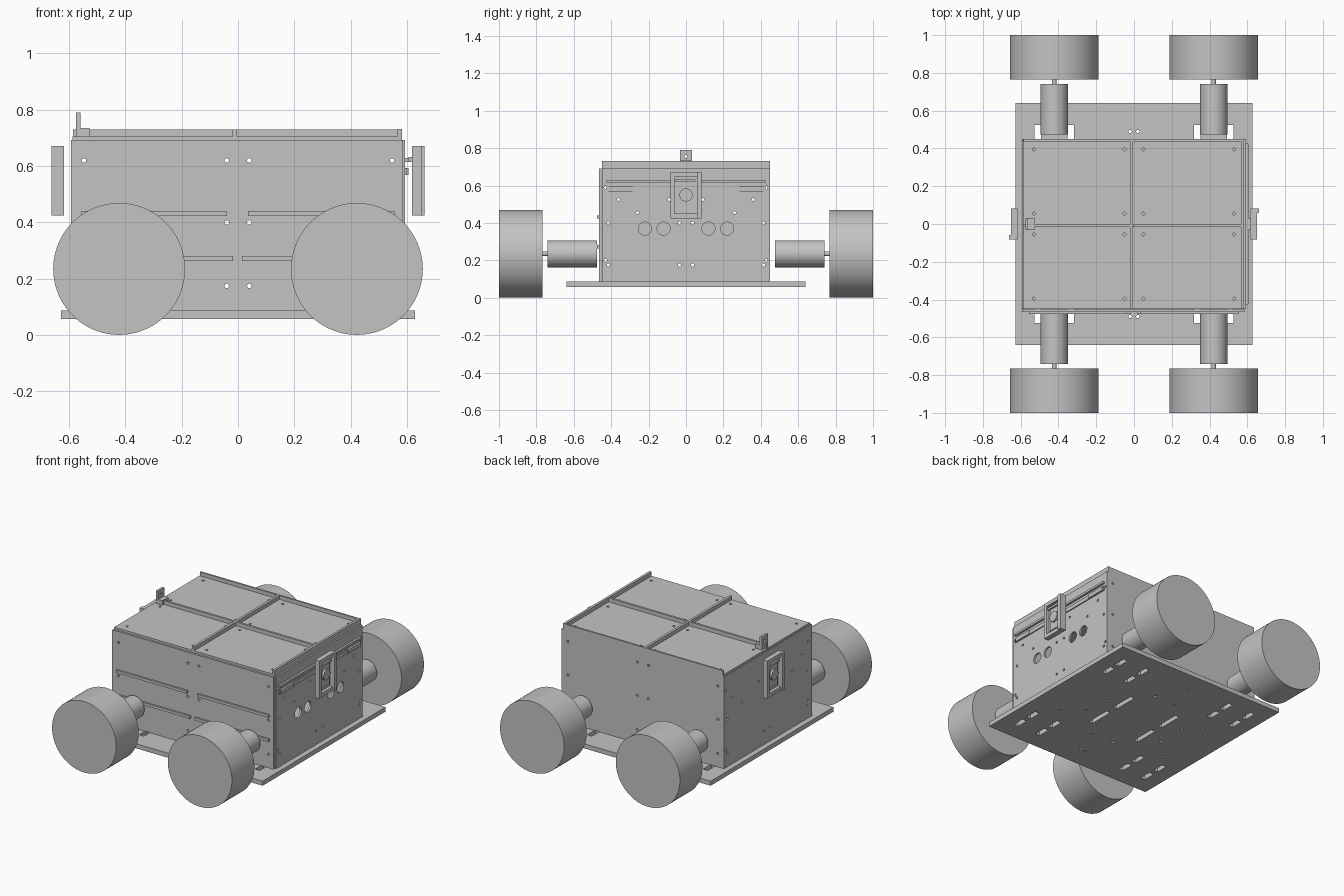
import bpy, bmesh, math
from mathutils import Matrix, Vector

if "Cube" in bpy.data.objects:
    bpy.data.objects.remove(bpy.data.objects["Cube"], do_unlink=True)

grey = bpy.data.materials.new("plain grey")
grey.use_nodes = True
grey.diffuse_color = (0.55, 0.55, 0.55, 1)
grey.node_tree.nodes["Principled BSDF"].inputs["Base Color"].default_value = grey.diffuse_color


def add_box(bm, x, y, z):
    """Box from three (low, high) ranges."""
    mid = Vector([sum(r) / 2 for r in (x, y, z)])
    size = [r[1] - r[0] for r in (x, y, z)]
    bmesh.ops.create_cube(bm, size=1, matrix=Matrix.Translation(mid) @ Matrix.Diagonal((*size, 1)))


def add_rod(bm, centre, radius, length, axis, sides=16):
    """Cylinder centred on a point, along a named axis."""
    turn = {"x": Matrix.Rotation(math.pi / 2, 4, "Y"),
            "y": Matrix.Rotation(math.pi / 2, 4, "X"), "z": Matrix()}[axis]
    bmesh.ops.create_cone(bm, cap_ends=True, segments=sides, radius1=radius, radius2=radius,
                          depth=length, matrix=Matrix.Translation(centre) @ turn)


def finish(name, bm, smooth=False):
    mesh = bpy.data.meshes.new(name)
    bm.to_mesh(mesh)
    bm.free()
    mesh.materials.append(grey)
    ob = bpy.data.objects.new(name, mesh)
    bpy.context.collection.objects.link(ob)
    if smooth:
        bpy.ops.object.select_all(action="DESELECT")
        ob.select_set(True)
        bpy.context.view_layer.objects.active = ob
        bpy.ops.object.shade_smooth_by_angle(angle=math.radians(35))
    return ob


def box(name, x, y, z):
    bm = bmesh.new()
    add_box(bm, x, y, z)
    return finish(name, bm)


def rod(name, centre, radius, length, axis, sides=64):
    bm = bmesh.new()
    add_rod(bm, centre, radius, length, axis, sides)
    return finish(name, bm, True)


def cut(ob, cutter_bm):
    """Cut openings, then drop the cutter."""
    cutter = finish("cutter", cutter_bm)
    cutter.hide_render = True
    mod = ob.modifiers.new("openings", "BOOLEAN")
    mod.operation, mod.solver, mod.object = "DIFFERENCE", "EXACT", cutter
    bpy.context.view_layer.objects.active = ob
    bpy.ops.object.modifier_apply(modifier=mod.name)
    bpy.data.objects.remove(cutter, do_unlink=True)


signs = (-1, 1)

# Wheels, shafts and motors
for sx, side in ((-1, "right"), (1, "left")):
    for sy, end in ((-1, "front"), (1, "back")):
        x, z = sx * 0.422, 0.235
        rod(f"{end}_{side}_wheel", (x, sy * 0.883, z), 0.234, 0.234, "y", 96)
        rod(f"{end}_{side}_shaft", (x, sy * 0.75, z), 0.012, 0.05, "y", 24)
        rod(f"{end}_{side}_motor", (x, sy * 0.608, z), 0.072, 0.266, "y")

# Base plate with slots and screw holes
base = box("base_plate", (-0.628, 0.628), (-0.64, 0.64), (0.057, 0.087))
bm = bmesh.new()
for sx in signs:
    for sy in signs:
        for x in (0.335, 0.51):
            for y in (0.36, 0.483):
                cx, cy = sx * x, sy * y
                add_box(bm, (cx - 0.017, cx + 0.017), (cy - 0.042, cy + 0.042), (0, 0.2))
        cx, cy = sx * 0.18, sy * 0.115
        add_box(bm, (cx - 0.015, cx + 0.015), (cy - 0.085, cy + 0.085), (0, 0.2))
        for x, y in ((0.02, 0.49), (0.08, 0.3), (0.3, 0.1), (0.42, 0.2)):
            add_rod(bm, (sx * x, sy * y, 0.07), 0.009, 0.2, "z", 12)
cut(base, bm)

# Front and back walls
for name, y in (("front_wall", (-0.465, -0.452)), ("back_wall", (0.437, 0.45))):
    wall = box(name, (-0.592, 0.585), y, (0.087, 0.692))
    bm = bmesh.new()
    for sx in signs:
        for x, z in ((0.04, 0.62), (0.04, 0.4), (0.04, 0.175), (0.547, 0.62),
                     (0.547, 0.4), (0.547, 0.175)):
            add_rod(bm, (sx * x, y[0], z), 0.008, 0.1, "y", 12)
    cut(wall, bm)

# Horizontal rails on the front wall
for z, gap_l, gap_r in ((0.432, -0.04, 0.035), (0.272, -0.018, 0.015)):
    box("front_rail", (-0.555, gap_l), (-0.477, -0.463), (z - 0.009, z + 0.009))
    box("front_rail", (gap_r, 0.555), (-0.477, -0.463), (z - 0.009, z + 0.009))

# Side walls; the left one has round ports
for name, x in (("right_wall", (-0.592, -0.579)), ("left_wall", (0.58, 0.593))):
    wall = box(name, x, (-0.45, 0.45), (0.087, 0.692))
    bm = bmesh.new()
    for sy in signs:
        for y, z in ((0.43, 0.59), (0.415, 0.4), (0.43, 0.2), (0.415, 0.175),
                     (0.36, 0.525), (0.26, 0.455), (0.09, 0.525), (0.035, 0.4), (0.035, 0.175)):
            add_rod(bm, (x[0], sy * y, z), 0.008, 0.1, "x", 12)
        if name == "left_wall":
            for y in (0.12, 0.22):
                add_rod(bm, (x[0], sy * y, 0.37), 0.035, 0.1, "x", 32)
    cut(wall, bm)

# Guide rails on the left wall
box("guide_rail", (0.592, 0.607), (-0.425, 0.425), (0.614, 0.628))
box("guide_bar", (0.592, 0.6), (-0.425, 0.425), (0.568, 0.594))
for sy in signs:
    ends = sorted((sy * 0.285, sy * 0.415))
    box("guide_block", (0.599, 0.606), ends, (0.568, 0.594))

# Four lid panels with screw holes
for sx in signs:
    for sy in signs:
        lid = box("lid_panel", sorted((sx * 0.585 - 0.003, -0.011 + sx * 0.004)),
                  sorted((sy * 0.45, -0.01 + sy * 0.004)), (0.69, 0.705))
        bm = bmesh.new()
        for x in (0.05, 0.53):
            for y in (0.055, 0.395):
                add_rod(bm, (sx * x, sy * y, 0.7), 0.008, 0.1, "z", 12)
        cut(lid, bm)

# Raised strips between the lids and along two edges
box("long_strip_right", (-0.585, -0.02), (-0.017, -0.003), (0.69, 0.73))
box("long_strip_left", (-0.003, 0.566), (-0.017, -0.003), (0.69, 0.73))
box("cross_strip", (-0.02, -0.004), (-0.45, 0.45), (0.69, 0.73))
box("back_strip", (-0.585, 0.566), (0.438, 0.45), (0.69, 0.73))
box("left_strip", (0.566, 0.582), (-0.45, 0.45), (0.69, 0.732))

# Small upright bracket on the lid
box("bracket_foot", (-0.575, -0.528), (-0.032, 0.032), (0.705, 0.735))
bracket = box("bracket_upright", (-0.575, -0.56), (-0.032, 0.032), (0.705, 0.79))
bm = bmesh.new()
add_rod(bm, (-0.567, 0, 0.755), 0.009, 0.1, "x", 16)
cut(bracket, bm)

# Sensor housings: an open tray with a lens, turned half round for the other side
for s, side in ((1, "left"), (-1, "right")):
    def spun(name, x, y, z):
        return box(f"{side}_{name}", sorted((s * x[0], s * x[1])), sorted((s * y[0], s * y[1])), z)
    spun("housing_back", (0.618, 0.63), (-0.083, 0.083), (0.425, 0.672))
    spun("housing_tall_side", (0.628, 0.662), (0.058, 0.083), (0.425, 0.672))
    spun("housing_low_side", (0.628, 0.652), (-0.083, -0.062), (0.425, 0.672))
    spun("housing_top", (0.628, 0.652), (-0.065, 0.06), (0.645, 0.672))
    spun("housing_bottom", (0.628, 0.652), (-0.065, 0.06), (0.425, 0.45))
    spun("sensor_board", (0.63, 0.636), (-0.048, 0.045), (0.47, 0.63))
    spun("sensor_pins", (0.63, 0.648), (-0.055, 0.05), (0.618, 0.632))
    rod(f"{side}_lens", (s * 0.64, 0, 0.55), 0.035, 0.018, "x", 32)
box("housing_mount", (0.605, 0.62), (-0.03, 0.03), (0.614, 0.632))
